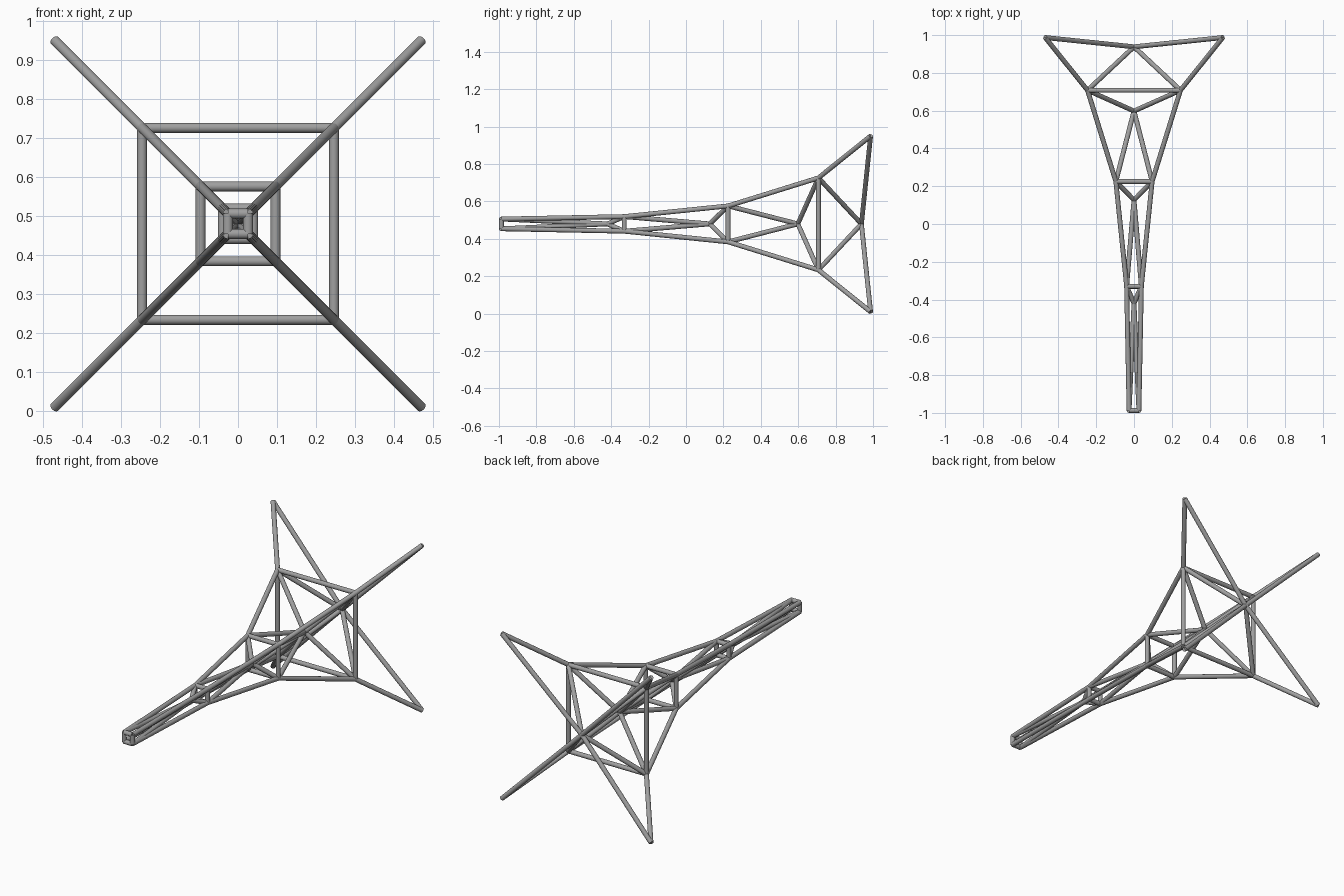
import bpy
from mathutils import Vector

cube = bpy.data.objects.get("Cube")
if cube:
    bpy.data.objects.remove(cube, do_unlink=True)

steel = bpy.data.materials.new("grey_steel")
steel.use_nodes = True
steel.diffuse_color = (0.35, 0.35, 0.35, 1)
steel.node_tree.nodes["Principled BSDF"].inputs["Base Color"].default_value = (0.35, 0.35, 0.35, 1)

RADIUS = 0.0128
MID_Z = 0.48


def tube(name, a, b):
    """Round bar between two points."""
    axis = b - a
    bpy.ops.mesh.primitive_cylinder_add(
        vertices=16, radius=RADIUS, depth=axis.length, location=(a + b) / 2,
        rotation=axis.to_track_quat('Z', 'Y').to_euler())
    bar = bpy.context.object
    bar.name = name
    bar.data.materials.append(steel)
    bpy.ops.object.shade_smooth_by_angle()


def corners(y, half):
    """Four corners of a square frame, in order around it."""
    return [Vector((sx * half, y, MID_Z + sz * half))
            for sx, sz in ((1, 1), (-1, 1), (-1, -1), (1, -1))]


# Square frames from the narrow front to the flared tips: (y, half width)
frames = [corners(*f) for f in
          ((-0.987, 0.026), (-0.33, 0.039), (0.225, 0.096), (0.708, 0.246), (0.987, 0.47))]
# Hub points on the centre line, one ahead of each frame after the first
hubs = [Vector((0, y, MID_Z)) for y in (-0.42, 0.127, 0.598, 0.938)]

# Square frames (the tips stay open)
for ring in frames[:-1]:
    for i in range(4):
        tube("frame_bar", ring[i], ring[(i + 1) % 4])

# Long corner rails and the struts running to each hub
for near, far, hub in zip(frames, frames[1:], hubs):
    for a, b in zip(near, far):
        tube("corner_rail", a, b)
        tube("front_strut", a, hub)
        tube("rear_strut", hub, b)
